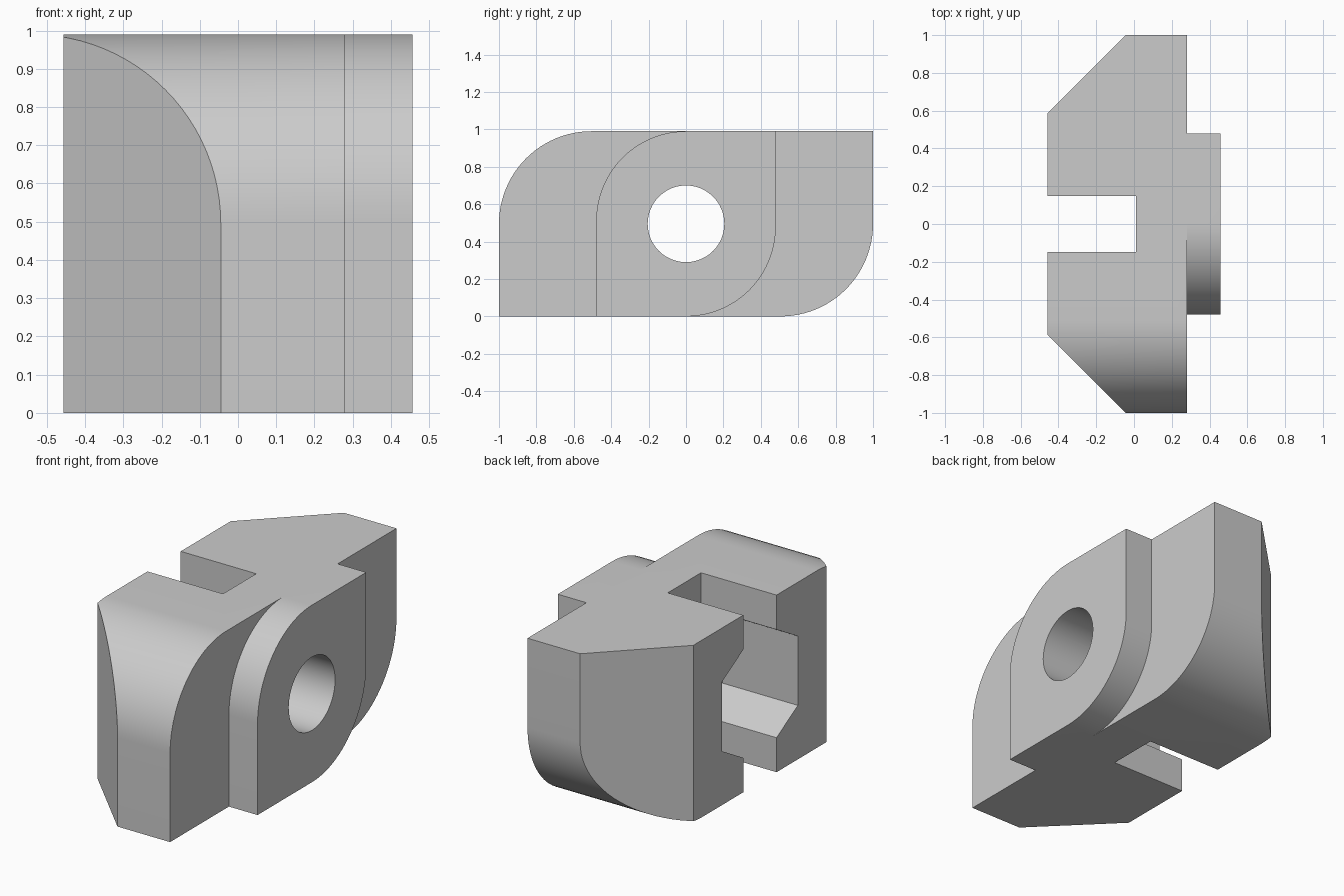
import bpy, bmesh
from math import sin, cos, pi

default = bpy.data.objects.get("Cube")
if default:
    bpy.data.objects.remove(default, do_unlink=True)

HEIGHT = 0.99
MID = HEIGHT / 2

grey = bpy.data.materials.new("plain_grey")
grey.use_nodes = True
GREY = (0.6, 0.6, 0.6, 1)
grey.diffuse_color = GREY
grey.node_tree.nodes["Principled BSDF"].inputs["Base Color"].default_value = GREY


def prism(name, points, axis, low, high):
    """Extrude a (y, z) outline along X, or an (x, y) outline along Z."""
    bm = bmesh.new()
    place = (lambda p: (low, *p)) if axis == "X" else (lambda p: (*p, low))
    face = bm.faces.new([bm.verts.new(place(p)) for p in points])
    grown = bmesh.ops.extrude_face_region(bm, geom=[face])["geom"]
    moved = [v for v in grown if isinstance(v, bmesh.types.BMVert)]
    step = (high - low, 0, 0) if axis == "X" else (0, 0, high - low)
    bmesh.ops.translate(bm, verts=moved, vec=step)
    bmesh.ops.recalc_face_normals(bm, faces=bm.faces)
    mesh = bpy.data.meshes.new(name)
    bm.to_mesh(mesh)
    bm.free()
    mesh.materials.append(grey)
    obj = bpy.data.objects.new(name, mesh)
    bpy.context.collection.objects.link(obj)
    return obj


def arc(cy, cz, r, start, end, steps):
    return [(cy + r * cos(start + (end - start) * i / steps),
             cz + r * sin(start + (end - start) * i / steps))
            for i in range(steps + 1)]


def leaf(half, r):
    """Side outline rounded at the upper front and lower back corners."""
    return ([(-half, 0)] + arc(half - r, r, r, -pi / 2, 0, 24)
            + [(half, HEIGHT)] + arc(r - half, HEIGHT - r, r, pi / 2, pi, 24))


def polygon(r, sides):
    return arc(0, MID, r, pi / 2, pi / 2 + 2 * pi, sides)[:-1]


def combine(target, tool, operation):
    tool.hide_render = True
    mod = target.modifiers.new(operation.lower(), "BOOLEAN")
    mod.operation, mod.solver, mod.object = operation, "EXACT", tool
    bpy.ops.object.select_all(action="DESELECT")
    bpy.context.view_layer.objects.active = target
    target.select_set(True)
    bpy.ops.object.modifier_apply(modifier=mod.name)
    bpy.data.objects.remove(tool, do_unlink=True)


# Main block: side outline trimmed by a plan with chamfered ends and a slot
block = prism("clamp_block", leaf(1, MID), "X", -0.6, 0.6)
half_plan = [(0.28, 1.1), (0.055, 1.1), (-0.457, 0.588), (-0.457, 0.147), (0.01, 0.147)]
plan = half_plan + [(x, -y) for x, y in reversed(half_plan)]
combine(block, prism("plan_trim", plan, "Z", -0.1, 1.1), "INTERSECT")

# Raised plate on one side
combine(block, prism("raised_plate", leaf(0.48, 0.48), "X", 0.2, 0.457), "UNION")

# Hexagonal nut pocket and round bolt hole
combine(block, prism("nut_pocket", polygon(0.387, 6), "X", -0.6, 0.01), "DIFFERENCE")
combine(block, prism("bolt_hole", polygon(0.205, 48), "X", -0.1, 0.6), "DIFFERENCE")

bpy.ops.object.shade_smooth_by_angle(angle=pi / 7)
